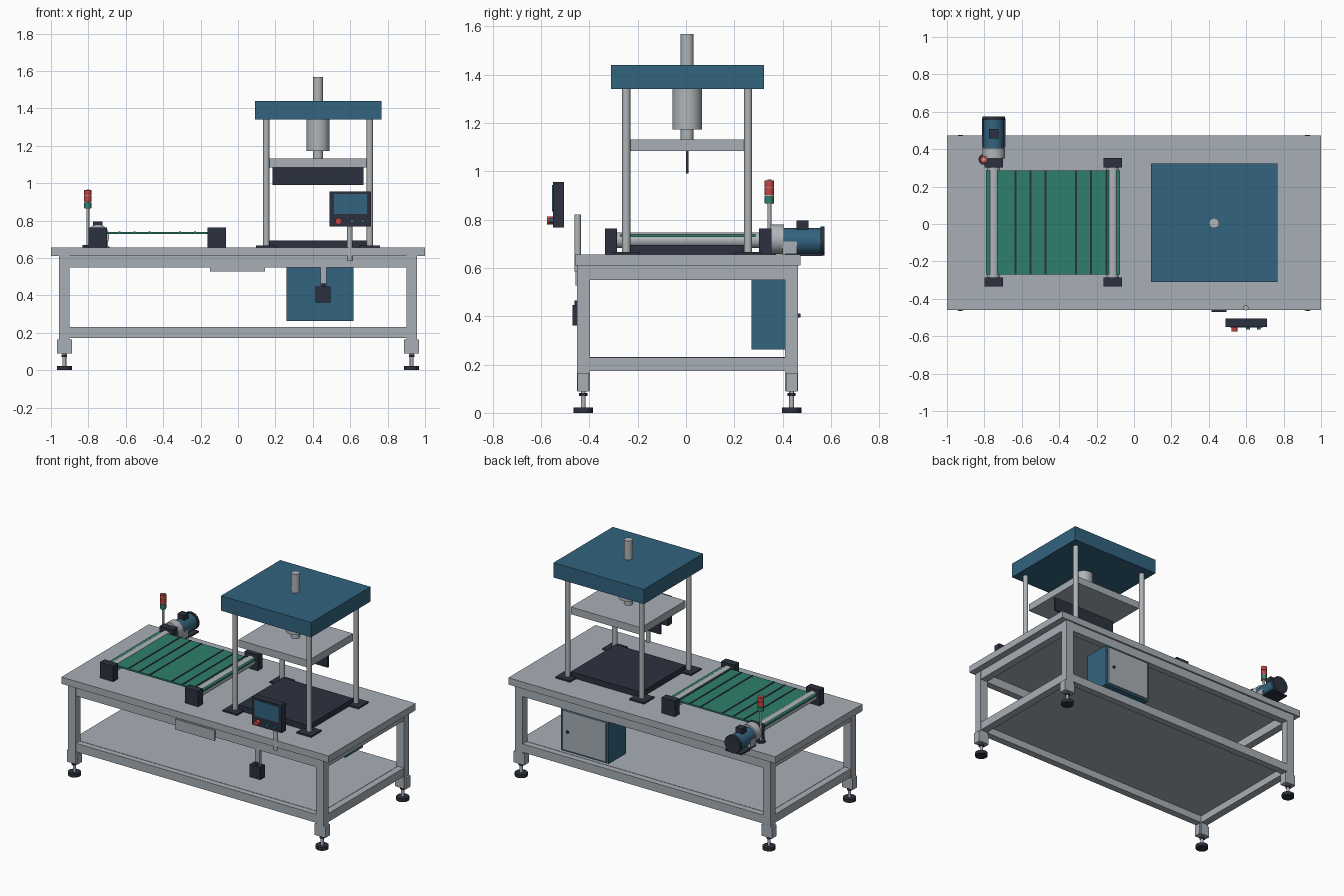
import bpy, bmesh, math
from mathutils import Matrix, Vector

if "Cube" in bpy.data.objects:
    bpy.data.objects.remove(bpy.data.objects["Cube"])


def mat(name, r, g, b):
    m = bpy.data.materials.new(name)
    m.diffuse_color = (r, g, b, 1)
    m.use_nodes = True
    m.node_tree.nodes["Principled BSDF"].inputs["Base Color"].default_value = m.diffuse_color
    return m


GREY = mat("frame_grey", 0.39, 0.43, 0.47)
STEEL = mat("bright_steel", 0.43, 0.46, 0.48)
BLUE = mat("machine_blue", 0.032, 0.125, 0.21)
DARK = mat("dark_slate", 0.024, 0.031, 0.05)
GREEN = mat("belt_green", 0.027, 0.21, 0.15)
RED = mat("signal_red", 0.55, 0.06, 0.05)


def finish(name, bm, material, smooth=False):
    me = bpy.data.meshes.new(name)
    bm.to_mesh(me)
    bm.free()
    me.materials.append(material)
    if smooth:
        for p in me.polygons:
            p.use_smooth = True
        me.set_sharp_from_angle(angle=math.radians(35))
    ob = bpy.data.objects.new(name, me)
    bpy.context.collection.objects.link(ob)
    return ob


def box(name, x, y, z, material):
    """Box from (min, max) ranges on each axis."""
    bm = bmesh.new()
    size = [r[1] - r[0] for r in (x, y, z)]
    mid = Vector([(r[0] + r[1]) / 2 for r in (x, y, z)])
    bmesh.ops.create_cube(bm, size=1, matrix=Matrix.Translation(mid) @ Matrix.Diagonal((*size, 1)))
    return finish(name, bm, material)


def rod(name, a, b, r, material, sides=32):
    """Cylinder between two points."""
    a, b = Vector(a), Vector(b)
    bm = bmesh.new()
    turn = (b - a).to_track_quat('Z', 'Y').to_matrix().to_4x4()
    bmesh.ops.create_cone(bm, cap_ends=True, segments=sides, radius1=r, radius2=r,
                          depth=(b - a).length, matrix=Matrix.Translation((a + b) / 2) @ turn)
    return finish(name, bm, material, True)


# Table frame
YC = 0.006
box("table_top", (-1, 1), (-0.46, 0.473), (0.61, 0.656), GREY)
for sx in (-1, 1):
    cx = sx * 0.928
    for sy in (-1, 1):
        cy = YC + sy * 0.431
        box("leg", (cx - 0.028, cx + 0.028), (cy - 0.027, cy + 0.027), (0.09, 0.61), GREY)
        box("leg_shoe", (cx - 0.04, cx + 0.04), (cy - 0.024, cy + 0.024), (0.088, 0.165), GREY)
        rod("foot_stem", (cx, cy, 0.02), (cx, cy, 0.09), 0.01, STEEL, 16)
        rod("foot_nut", (cx, cy, 0.07), (cx, cy, 0.083), 0.017, DARK, 6)
        rod("foot_pad", (cx, cy, 0), (cx, cy, 0.023), 0.04, DARK)
    for z in ((0.55, 0.61), (0.173, 0.23)):
        box("side_rail", (cx - 0.026, cx + 0.026), (YC - 0.404, YC + 0.404), z, GREY)
for sy in (-1, 1):
    cy = YC + sy * 0.431
    for z in ((0.55, 0.61), (0.173, 0.23)):
        box("long_rail", (-0.9, 0.9), (cy - 0.024, cy + 0.024), z, GREY)
box("lower_shelf", (-0.91, 0.91), (-0.41, 0.42), (0.222, 0.232), GREY)
box("front_plate", (-0.15, 0.145), (-0.457, -0.449), (0.528, 0.598), GREY)

# Electrical cabinet with rear door
box("cabinet_body", (0.26, 0.617), (0.27, 0.455), (0.263, 0.55), BLUE)
box("cabinet_door", (0.277, 0.60), (0.455, 0.464), (0.275, 0.54), GREY)
rod("door_knob", (0.56, 0.464, 0.403), (0.56, 0.473, 0.403), 0.009, DARK, 16)

# Hanging switch box at the front
box("switch_bracket", (0.441, 0.474), (-0.447, -0.425), (0.45, 0.58), GREY)
box("switch_box", (0.415, 0.495), (-0.47, -0.42), (0.362, 0.447), DARK)
rod("switch_gland", (0.457, -0.452, 0.447), (0.457, -0.452, 0.464), 0.01, DARK, 16)

# Press: base, columns, crown, ram
PX, PY = 0.428, 0.005
box("press_base", (0.165, 0.69), (-0.235, 0.247), (0.656, 0.694), DARK)
for sx in (-1, 1):
    for sy in (-1, 1):
        cx, cy = PX + sx * 0.277, PY + sy * 0.252
        box("column_flange", (cx - 0.055, cx + 0.055), (cy - 0.055, cy + 0.055), (0.656, 0.666), DARK)
        rod("press_column", (cx, cy, 0.666), (cx, cy, 1.345), 0.017, STEEL, 24)
box("press_crown", (0.09, 0.766), (-0.311, 0.323), (1.34, 1.44), BLUE)
rod("crown_rod", (PX, PY, 1.44), (PX, PY, 1.567), 0.027, STEEL)
rod("ram_cylinder", (PX, PY, 1.173), (PX, PY, 1.34), 0.061, STEEL)
rod("ram_rod", (PX, PY, 1.13), (PX, PY, 1.175), 0.027, STEEL)
box("press_platen", (0.165, 0.69), (-0.232, 0.247), (1.083, 1.132), GREY)
box("cutting_blade", (0.185, 0.672), (0.0, 0.011), (0.99, 1.083), DARK)

# Control panel on its post
rod("panel_post", (0.598, -0.448, 0.585), (0.598, -0.448, 0.82), 0.014, STEEL, 24)
box("panel_housing", (0.49, 0.712), (-0.55, -0.505), (0.768, 0.955), DARK)
box("panel_screen", (0.512, 0.69), (-0.554, -0.55), (0.834, 0.943), BLUE)
for name, x, r, depth, m in (("stop_button", 0.537, 0.017, 0.025, RED),
                             ("start_button", 0.61, 0.010, 0.014, GREEN),
                             ("mode_button", 0.667, 0.010, 0.014, BLUE)):
    rod(name, (x, -0.55, 0.796), (x, -0.55 - depth, 0.796), r, m, 24)

# Conveyor: belt, seams, rollers, bearing blocks
box("conveyor_belt", (-0.79, -0.075), (-0.27, 0.287), (0.727, 0.738), GREEN)
for x in (-0.633, -0.553, -0.473, -0.31, -0.229, -0.147):
    box("belt_seam", (x - 0.005, x + 0.005), (-0.27, 0.287), (0.738, 0.741), DARK)
for cx in (-0.75, -0.114):
    rod("roller", (cx, -0.30, 0.714), (cx, 0.31, 0.714), 0.032, STEEL)
    for cy in (-0.31, 0.328):
        box("bearing_block", (cx - 0.05, cx + 0.05), (cy - 0.025, cy + 0.025), (0.656, 0.762), DARK)

# Drive motor
MX, MZ = -0.75, 0.711
rod("gearbox", (MX, 0.35, 0.718), (MX, 0.406, 0.718), 0.061, STEEL)
rod("motor_body", (MX, 0.406, MZ), (MX, 0.557, MZ), 0.054, BLUE)
rod("motor_cap", (MX, 0.557, MZ), (MX, 0.574, MZ), 0.06, DARK)
box("terminal_box", (MX - 0.025, MX + 0.025), (0.458, 0.507), (0.755, 0.795), DARK)
box("motor_mount", (MX - 0.056, MX + 0.056), (0.40, 0.46), (0.656, 0.71), GREY)
box("motor_plate", (MX - 0.062, MX + 0.062), (0.41, 0.565), (0.65, 0.66), DARK)

# Signal tower
TX, TY = -0.803, 0.345
rod("tower_base", (TX, TY, 0.656), (TX, TY, 0.668), 0.028, DARK)
rod("tower_pole", (TX, TY, 0.666), (TX, TY, 0.965), 0.008, STEEL, 16)
for z, m in ((0.868, GREEN), (0.902, RED), (0.933, RED)):
    rod("tower_lamp", (TX, TY, z), (TX, TY, z + 0.029), 0.02, m, 24)
    rod("tower_spacer", (TX, TY, z - 0.004), (TX, TY, z), 0.017, STEEL, 24)
